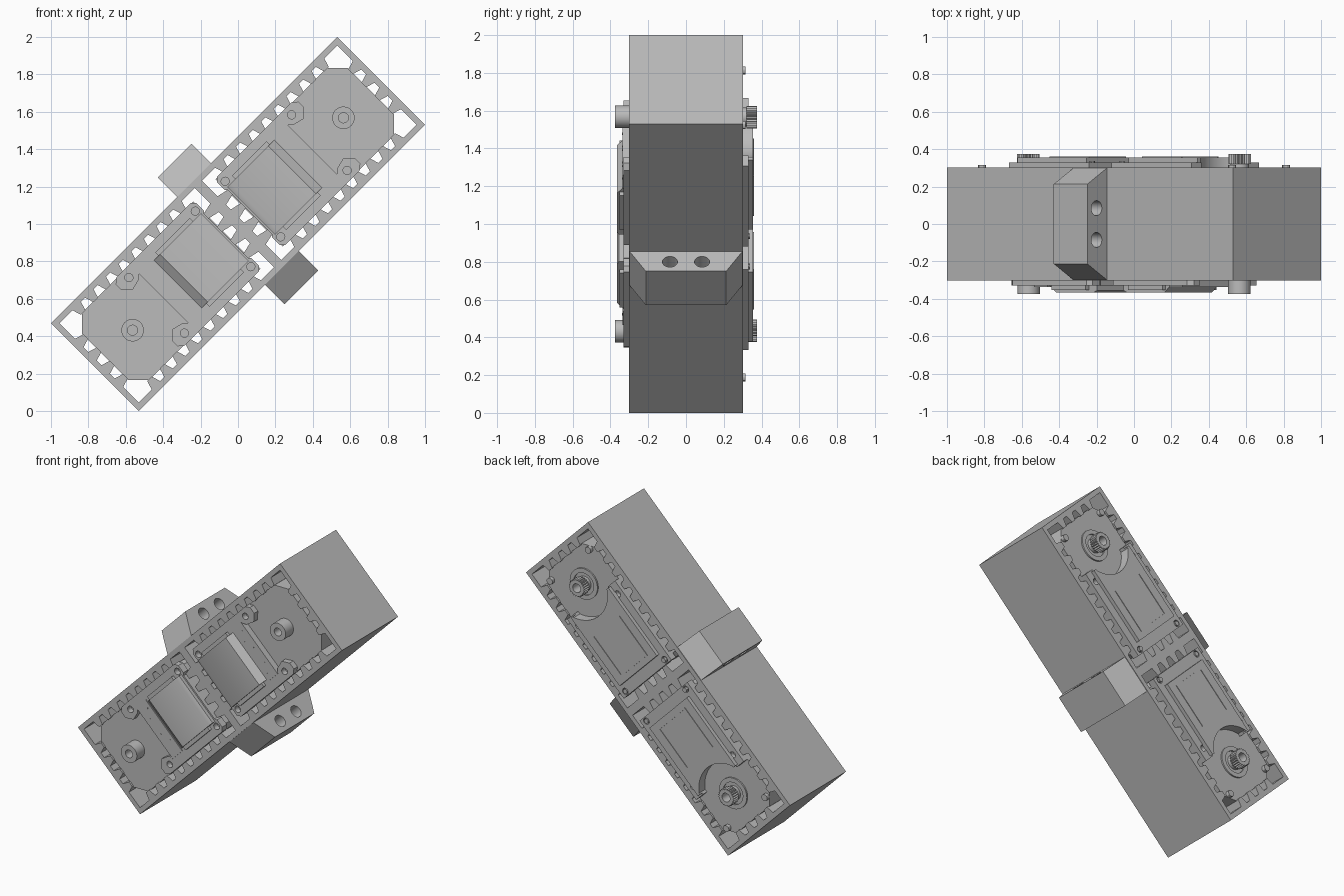
import bpy, bmesh
from math import sin, cos, pi, radians
from mathutils import Matrix, Vector

if "Cube" in bpy.data.objects:
    bpy.data.objects.remove(bpy.data.objects["Cube"])

grey = bpy.data.materials.new("plain_grey")
grey.use_nodes = True
grey.diffuse_color = (0.5, 0.5, 0.5, 1)
grey.node_tree.nodes["Principled BSDF"].inputs["Base Color"].default_value = (0.5, 0.5, 0.5, 1)

# Working frame: u along the case, v across it, w out of the front
TILT = Matrix.Translation((0, 0, 1)) @ Matrix.Rotation(-pi / 4, 4, 'Y') @ Matrix.Rotation(pi / 2, 4, 'X')
HALF_TURN = Matrix.Rotation(pi, 4, 'Z')
ALONG_W = Matrix.Identity(4)
ALONG_U = Matrix(((0, 0, 1, 0), (1, 0, 0, 0), (0, 1, 0, 0), (0, 0, 0, 1)))   # profile in v, w
ALONG_V = Matrix(((0, 1, 0, 0), (0, 0, 1, 0), (1, 0, 0, 0), (0, 0, 0, 1)))   # profile in w, u
parts = []


def prism(name, loops, low, high, axis=ALONG_W):
    """Extrude closed loops (the first is the outline, the others are holes)."""
    curve = bpy.data.curves.new(name, 'CURVE')
    curve.dimensions = '2D'
    curve.fill_mode = 'BOTH'
    curve.extrude = (high - low) / 2
    for loop in loops:
        spline = curve.splines.new('POLY')
        spline.points.add(len(loop) - 1)
        for point, (a, b) in zip(spline.points, loop):
            point.co = (a, b, 0, 1)
        spline.use_cyclic_u = True
    temp = bpy.data.objects.new(name + "_curve", curve)
    bpy.context.collection.objects.link(temp)
    graph = bpy.context.evaluated_depsgraph_get()
    mesh = bpy.data.meshes.new_from_object(temp.evaluated_get(graph), depsgraph=graph)
    bpy.data.objects.remove(temp)
    mesh.transform(axis @ Matrix.Translation((0, 0, (low + high) / 2)))
    bm = bmesh.new()
    bm.from_mesh(mesh)
    bmesh.ops.remove_doubles(bm, verts=bm.verts, dist=0.0001)
    bmesh.ops.recalc_face_normals(bm, faces=bm.faces)
    bm.to_mesh(mesh)
    bm.free()
    mesh.materials.clear()
    mesh.materials.append(grey)
    return place(name, mesh, TILT)


def place(name, mesh, matrix):
    obj = bpy.data.objects.new(name, mesh)
    obj.matrix_world = matrix
    bpy.context.collection.objects.link(obj)
    parts.append(obj)
    return obj


def pair(name, *args):
    """Build a part and its copy turned half round the middle."""
    first = prism("upper_" + name, *args)
    place("lower_" + name, first.data, TILT @ HALF_TURN)


def circle(cu, cv, r, n=24):
    return [(cu + r * cos(2 * pi * i / n), cv + r * sin(2 * pi * i / n)) for i in range(n)]


def rect(u0, u1, v):
    return [(u0, -v), (u1, -v), (u1, v), (u0, v)]


def mirrored(half):
    """Complete a half outline given on the -v side."""
    return half + [(u, -v) for u, v in reversed(half)]


def toothed(corners, specs):
    """Closed outline whose straight edges carry inward trapezoid teeth."""
    out = []
    for i, (count, margin, depth) in enumerate(specs):
        a = Vector(corners[i])
        b = Vector(corners[(i + 1) % len(corners)])
        d = (b - a).normalized()
        n = Vector((-d.y, d.x))
        out.append(tuple(a))
        step = ((b - a).length - 2 * margin) / (count - 1)
        for k in range(count):
            c = a + d * (margin + k * step)
            for along, inward in ((-.032, 0), (-.017, depth), (.017, depth), (.032, 0)):
                out.append(tuple(c + d * along + n * inward))
    return out


# Case with two toothed pockets
long_edge = (9, .13, .05)
pocket = toothed(rect(.028, 1.05, .3), [long_edge, (4, .15, .05), long_edge, (4, .15, .067)])
turned = [(-u, -v) for u, v in pocket]
prism("case_frame", [rect(-1.082, 1.082, .332), pocket, turned], -.303, .303)

# Motor body
body = mirrored([(.09, -.225), (.12, -.255), (.925, -.255), (1.005, -.175)])
pair("motor_body", [body], -.29, .29)

# Raised front plate with corner lugs
screw_spots = [(u, v) for u in (.113, .615) for v in (-.21, .21)]
holes = [circle(u, v, .022, 16) for u, v in screw_spots]
lugs = mirrored([(.09, -.165), (.078, -.18), (.078, -.235), (.1, -.258), (.66, -.258), (.69, -.235),
                 (.69, -.19), (.645, -.15), (.585, -.165), (.56, -.19)])
pair("front_plate", [lugs] + holes, .28, .33)

# Front cover, sloping down to the connector strip
cover = [(.325, .1), (.355, .1), (.366, .125), (.366, .41), (.325, .46)]
pair("front_cover", [cover], -.18, .18, ALONG_V)
pair("cover_shoulder", [rect(.16, .42, .205)], .325, .352)
pair("connector_strip", [rect(.46, .562, .195)], .325, .336)
for k in range(6):
    v = -.15 + .06 * k
    pair("connector_pin", [circle(.49 + .035 * (k % 2), v, .006, 8)], .334, .338)

# Front pivot boss
pair("pivot_boss", [circle(.8, .003, .06, 32), circle(.8, .003, .027)], .28, .375)

# Back plates, scooped round the output shaft
arc = [(.8 + .22 * cos(radians(t)), .22 * sin(radians(t))) for t in range(240, 119, -6)]


def scooped(u0, u1, v):
    inside = [p for p in arc if p[0] < u1 and abs(p[1]) < v]
    return [(u0, -v), (u1, -v), (u1, inside[0][1])] + inside + [(u1, inside[-1][1]), (u1, v), (u0, v)]


pair("back_plate", [scooped(.085, .69, .255)] + holes, -.33, -.28)
step = scooped(.16, .68, .2)
pair("back_cover", [step], -.356, -.325)
rib = [(.5, -.14), (.2, -.14), (.2, .14), (.5, .14), (.5, .132), (.208, .132), (.208, -.132), (.5, -.132)]
pair("back_rib", [rib], -.36, -.354)

# Output shaft with splines
pair("shaft_collar", [circle(.8, 0, .105, 32), circle(.8, 0, .075, 32)], -.3, -.28)
pair("shaft_neck", [circle(.8, 0, .05), circle(.8, 0, .03)], -.33, -.28)
spline_ring = [(.8 + r * cos(2 * pi * i / 48), r * sin(2 * pi * i / 48))
               for i in range(48) for r in [.06 if i % 2 else .052]]
pair("shaft_spline", [spline_ring, circle(.8, 0, .03)], -.375, -.32)

# Small screws at the back corners
for v in (-.205, .205):
    pair("end_screw", [circle(.945, v, .022, 12)], -.315, -.28)
    pair("inner_screw", [circle(.113, v, .016, 12)], -.338, -.3)

# Side brackets, tapered outward, with two bores each
bracket = [(.325, -.303), (.48, -.213), (.48, .213), (.325, .303)]
bores = [circle(.41, w, .04) for w in (-.085, .085)]
pair("side_bracket", [bracket] + bores, -.127, .127, ALONG_U)

# Smooth round parts, keep edges sharp
bpy.ops.object.select_all(action='DESELECT')
for obj in parts:
    obj.select_set(True)
bpy.context.view_layer.objects.active = parts[0]
bpy.ops.object.shade_smooth_by_angle(angle=radians(30))
